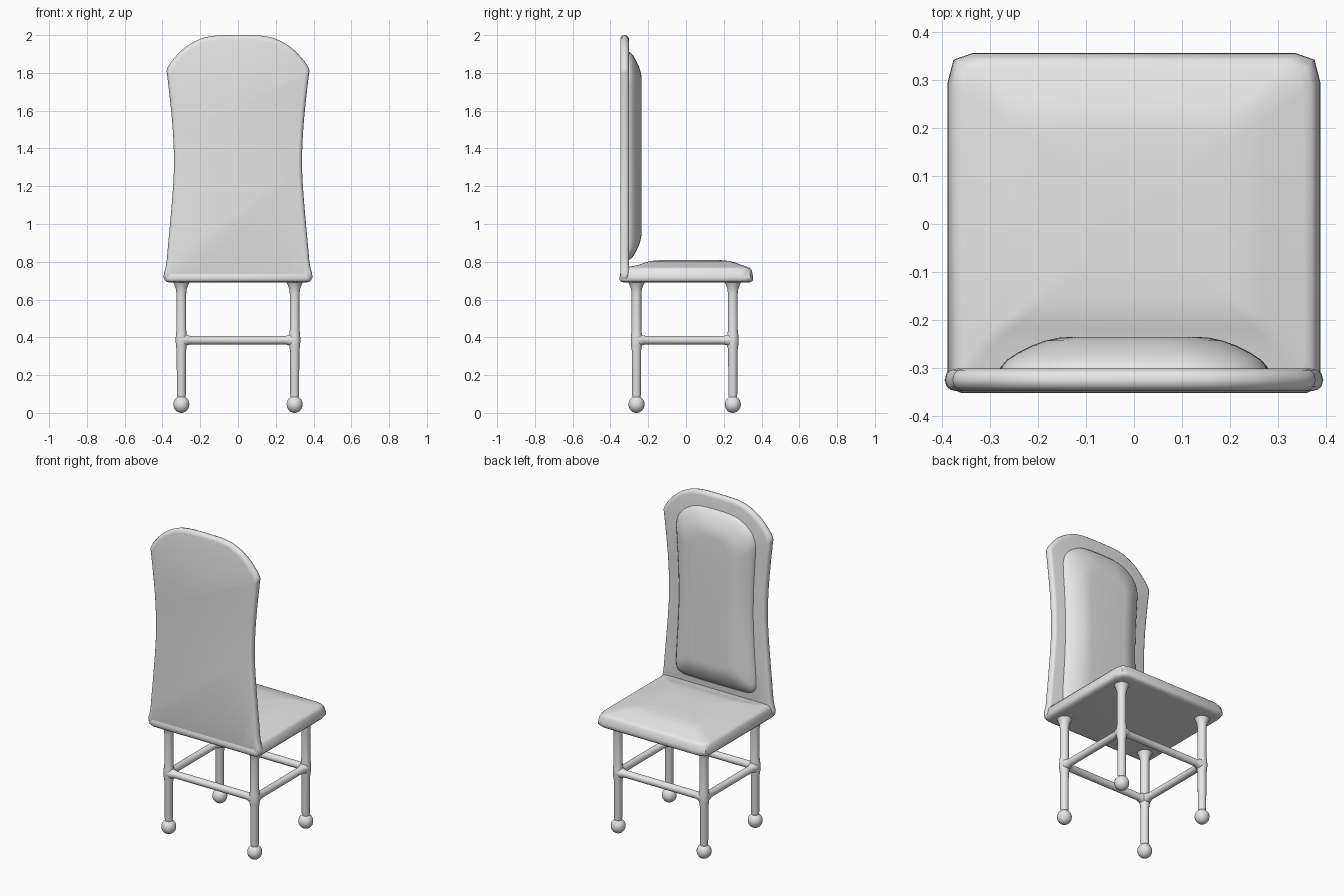
import bpy, bmesh, math
from mathutils import Vector

cube = bpy.data.objects.get("Cube")
if cube:
    bpy.data.objects.remove(cube, do_unlink=True)

grey = bpy.data.materials.new("light_grey")
grey.use_nodes = True
grey.diffuse_color = (0.8, 0.8, 0.8, 1)
grey.node_tree.nodes["Principled BSDF"].inputs["Base Color"].default_value = (0.8, 0.8, 0.8, 1)


def loft(name, rings, angle=50):
    """Skin a stack of closed rings and cap both ends."""
    bm = bmesh.new()
    loops = [[bm.verts.new(p) for p in ring] for ring in rings]
    n = len(loops[0])
    for a, b in zip(loops, loops[1:]):
        for i in range(n):
            j = (i + 1) % n
            bm.faces.new((a[i], a[j], b[j], b[i]))
    bm.faces.new(loops[0])
    bm.faces.new(loops[-1])
    bmesh.ops.recalc_face_normals(bm, faces=bm.faces)
    mesh = bpy.data.meshes.new(name)
    bm.to_mesh(mesh)
    bm.free()
    mesh.materials.append(grey)
    obj = bpy.data.objects.new(name, mesh)
    bpy.context.collection.objects.link(obj)
    bpy.ops.object.select_all(action='DESELECT')
    obj.select_set(True)
    bpy.context.view_layer.objects.active = obj
    bpy.ops.object.shade_smooth_by_angle(angle=math.radians(angle))
    return obj


def turned(name, start, axis, profile, sides=20):
    """Round part along an axis from (distance, radius) pairs."""
    start, axis = Vector(start), Vector(axis).normalized()
    u = axis.orthogonal().normalized()
    v = axis.cross(u)
    turns = [2 * math.pi * i / sides for i in range(sides)]
    return loft(name, [[start + axis * t + r * (u * math.cos(a) + v * math.sin(a))
                        for a in turns] for t, r in profile])


def mirrored(half):
    """Close a right-hand outline across x = 0."""
    return half + [(-x, z) for x, z in reversed(half)]


def smooth(points, steps=4):
    """Round a closed outline through its points."""
    out, n = [], len(points)
    for i in range(n):
        p0, p1, p2, p3 = (Vector(points[(i + k) % n]) for k in (-1, 0, 1, 2))
        for s in range(steps):
            t = s / steps
            out.append(0.5 * (2 * p1 + (p2 - p0) * t + (2 * p0 - 5 * p1 + 4 * p2 - p3) * t ** 2
                              + (3 * p1 - p0 - 3 * p2 + p3) * t ** 3))
    return out


def upright(name, outline, layers):
    """Stack inset copies of an x-z outline along y from (y, inset) pairs."""
    hx = max(p[0] for p in outline)
    lo, hi = min(p[1] for p in outline), max(p[1] for p in outline)
    mid, hz = (lo + hi) / 2, (hi - lo) / 2
    return loft(name, [[(x * (1 - d / hx), y, mid + (z - mid) * (1 - d / hz))
                        for x, z in outline] for y, d in layers])


# Seat: chamfered square with a soft raised top
seat_outline = mirrored([(0.36, -0.352), (0.38, -0.343), (0.388, -0.325), (0.388, 0.295),
                         (0.376, 0.342), (0.336, 0.356)])
seat_layers = [(0.69, 0.385 - 0.03, 0.325, 0), (0.693, 0.378, 0.345, 0), (0.705, 0.388, 0.354, 0),
               (0.722, 0.387, 0.353, 0), (0.755, 0.38, 0.346, 0), (0.767, 0.371, 0.337, 0),
               (0.772, 0.355, 0.32, 0.005), (0.782, 0.315, 0.276, 0.02), (0.796, 0.27, 0.238, 0.02),
               (0.804, 0.235, 0.21, 0.02), (0.808, 0.19, 0.17, 0.02), (0.81, 0.1, 0.09, 0.02)]
loft("seat", [[(x * hx / 0.388, y * hy / 0.354 + oy, z) for x, y in seat_outline]
              for z, hx, hy, oy in seat_layers])

# Backrest panel: waisted sides and arched top
back_outline = smooth(mirrored([
    (0.2, 0.7), (0.382, 0.7), (0.378, 0.8), (0.36, 1.0), (0.345, 1.18), (0.339, 1.32), (0.344, 1.48),
    (0.358, 1.64), (0.374, 1.78), (0.376, 1.82), (0.345, 1.87), (0.28, 1.935), (0.2, 1.98),
    (0.13, 1.996), (0.06, 2.0)]))
upright("backrest", back_outline, [(-0.348, 0.024), (-0.345, 0.012), (-0.338, 0.004), (-0.325, 0),
                                   (-0.311, 0.004), (-0.304, 0.012), (-0.301, 0.024)])

# Padded cushion on the inner side of the backrest
pad_outline = smooth(mirrored([
    (0.13, 0.81), (0.23, 0.815), (0.272, 0.84), (0.28, 0.9), (0.268, 1.1), (0.26, 1.3), (0.264, 1.5),
    (0.276, 1.7), (0.275, 1.77), (0.25, 1.83), (0.19, 1.88), (0.1, 1.908)]))
upright("back_cushion", pad_outline, [(-0.31, 0), (-0.298, 0.002), (-0.283, 0.015), (-0.268, 0.038),
                                      (-0.253, 0.068), (-0.243, 0.095), (-0.237, 0.122),
                                      (-0.235, 0.15)])

# Legs with ball feet and flared tops
leg_x, back_y, front_y = 0.3, -0.262, 0.248
ball = [(0.045 - 0.045 * math.cos(a), max(0.043 * math.sin(a), 0.003))
        for a in (math.pi * i / 12 for i in range(11))]
leg_profile = ball + [(0.1, 0.024), (0.33, 0.025), (0.355, 0.029), (0.385, 0.031), (0.415, 0.029),
                      (0.44, 0.026), (0.63, 0.026), (0.655, 0.029), (0.675, 0.036), (0.695, 0.046)]
for side, x in (("left", leg_x), ("right", -leg_x)):
    for end, y in (("front", front_y), ("back", back_y)):
        turned(f"{end}_{side}_leg", (x, y, 0), (0, 0, 1), leg_profile)


# Stretchers between the legs, swelling at the joints
def stretcher(name, start, axis, length):
    half = [(0.0, 0.03), (0.025, 0.03), (0.035, 0.026), (0.05, 0.022)]
    turned(name, start, axis, half + [(length - t, r) for t, r in reversed(half)])


rail_z = 0.385
for end, y in (("front", front_y), ("back", back_y)):
    stretcher(f"{end}_stretcher", (-leg_x, y, rail_z), (1, 0, 0), 2 * leg_x)
for side, x in (("left", leg_x), ("right", -leg_x)):
    stretcher(f"{side}_stretcher", (x, back_y, rail_z), (0, 1, 0), front_y - back_y)
